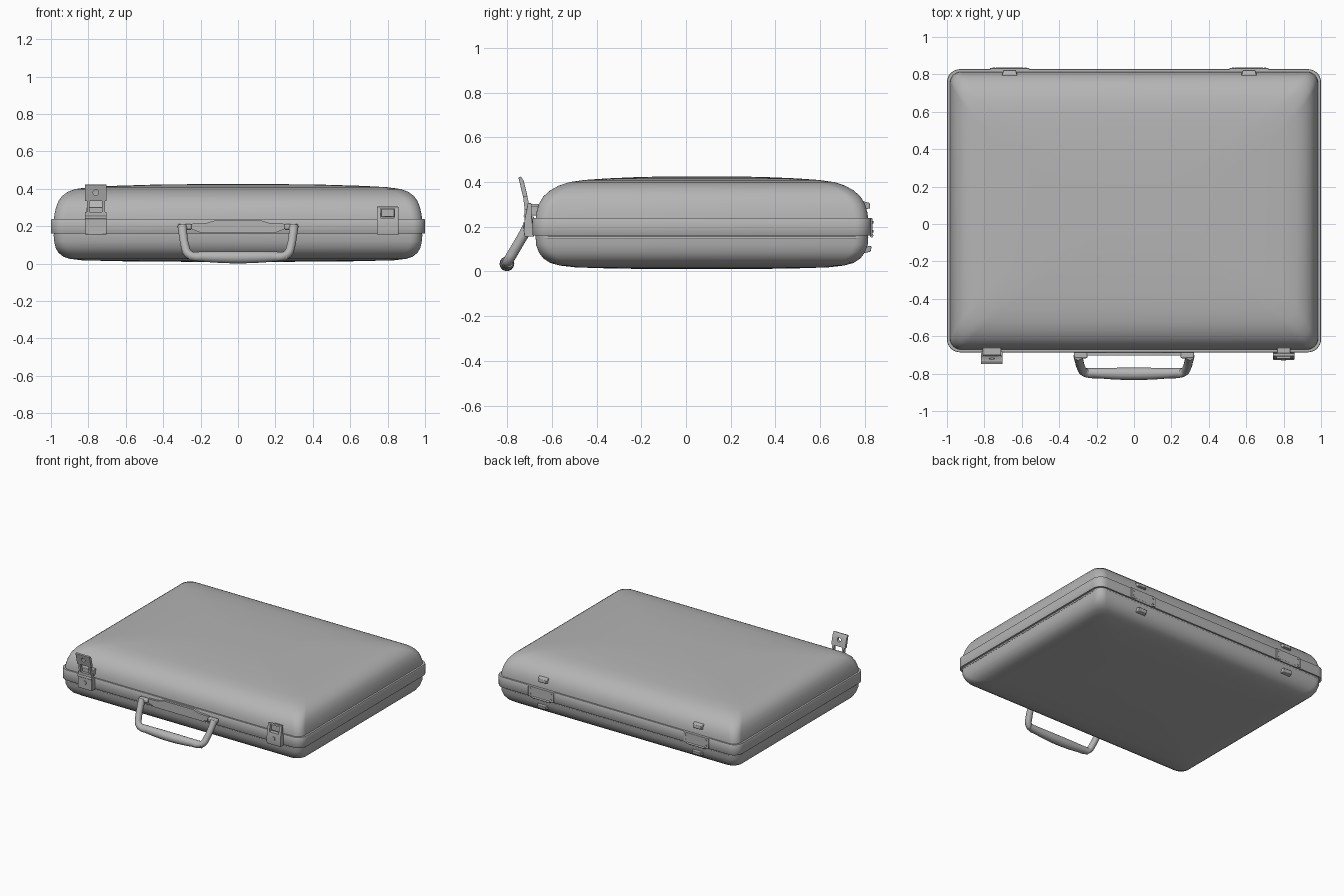
import bpy, bmesh, math
from mathutils import Vector

if "Cube" in bpy.data.objects:
    bpy.data.objects.remove(bpy.data.objects["Cube"])

CY = 0.071  # centre of the case in y
GREY = bpy.data.materials.new("dark_grey")
GREY.diffuse_color = (.46, .46, .46, 1)
GREY.use_nodes = True
GREY.node_tree.nodes["Principled BSDF"].inputs["Base Color"].default_value = GREY.diffuse_color


def smooth(ob, angle=35):
    bpy.ops.object.select_all(action='DESELECT')
    ob.select_set(True)
    bpy.context.view_layer.objects.active = ob
    bpy.ops.object.shade_smooth_by_angle(angle=math.radians(angle))


def finish(name, bm, bevel=0.0):
    bmesh.ops.recalc_face_normals(bm, faces=bm.faces)
    me = bpy.data.meshes.new(name)
    bm.to_mesh(me)
    bm.free()
    me.materials.append(GREY)
    ob = bpy.data.objects.new(name, me)
    bpy.context.collection.objects.link(ob)
    if bevel:
        m = ob.modifiers.new("bevel", 'BEVEL')
        m.width, m.segments = bevel, 2
    smooth(ob)
    return ob


def loft(name, rings, closed=False):
    """Skin a stack of rounded rectangles (half x, half y, corner radius, z)."""
    bm = bmesh.new()
    loops = []
    for hx, hy, r, z in rings:
        loop = []
        for c, (sx, sy) in enumerate([(1, 1), (-1, 1), (-1, -1), (1, -1)]):
            for i in range(9):
                a = math.pi / 2 * (c + i / 8)
                loop.append(bm.verts.new((sx * (hx - r) + r * math.cos(a),
                                          CY + sy * (hy - r) + r * math.sin(a), z)))
        loops.append(loop)
    pairs = list(zip(loops, loops[1:]))
    if closed:
        pairs.append((loops[-1], loops[0]))
    else:
        bm.faces.new(loops[-1])
    for a, b in pairs:
        for i in range(len(a)):
            j = (i + 1) % len(a)
            bm.faces.new((a[i], a[j], b[j], b[i]))
    return finish(name, bm)


def prism(name, pts, lo, hi, axis, bevel=0.004):
    """Extrude an outline along x (points are y,z) or along y (points are x,z)."""
    bm = bmesh.new()
    put = (lambda p, t: (t, p[0], p[1])) if axis == 'x' else (lambda p, t: (p[0], t, p[1]))
    a = [bm.verts.new(put(p, lo)) for p in pts]
    b = [bm.verts.new(put(p, hi)) for p in pts]
    bm.faces.new(a)
    bm.faces.new(b)
    for i in range(len(a)):
        j = (i + 1) % len(a)
        bm.faces.new((a[i], a[j], b[j], b[i]))
    return finish(name, bm, bevel)


def box(name, x0, x1, y0, y1, z0, z1, bevel=0.004):
    return prism(name, [(x0, z0), (x1, z0), (x1, z1), (x0, z1)], y0, y1, 'y', bevel)


def rod(name, p, q, r, seg=20):
    p, q = Vector(p), Vector(q)
    bm = bmesh.new()
    bmesh.ops.create_cone(bm, cap_ends=True, segments=seg, radius1=r, radius2=r, depth=(q - p).length)
    rot = (q - p).to_track_quat('Z', 'Y').to_matrix()
    bmesh.ops.rotate(bm, verts=bm.verts, matrix=rot)
    bmesh.ops.translate(bm, verts=bm.verts, vec=(p + q) / 2)
    return finish(name, bm)


def cut(target, cutter):
    m = target.modifiers.new("hole", 'BOOLEAN')
    m.operation, m.object, m.solver = 'DIFFERENCE', cutter, 'EXACT'
    cutter.hide_render = True
    bpy.context.view_layer.objects.active = target
    while target.modifiers:
        bpy.ops.object.modifier_apply(modifier=target.modifiers[0].name)
    bpy.data.objects.remove(cutter)
    smooth(target, 25)


def tube(name, pts, radii, depth):
    cu = bpy.data.curves.new(name, 'CURVE')
    cu.dimensions, cu.bevel_depth, cu.bevel_resolution = '3D', depth, 5
    cu.resolution_u, cu.use_fill_caps = 8, True
    cu.materials.append(GREY)
    sp = cu.splines.new('BEZIER')
    sp.radius_interpolation = 'CARDINAL'
    sp.bezier_points.add(len(pts) - 1)
    for bp, p, r in zip(sp.bezier_points, pts, radii):
        bp.co, bp.radius = p, r
        bp.handle_left_type = bp.handle_right_type = 'AUTO'
    ob = bpy.data.objects.new(name, cu)
    bpy.context.collection.objects.link(ob)
    bpy.ops.object.select_all(action='DESELECT')
    ob.select_set(True)
    bpy.context.view_layer.objects.active = ob
    bpy.ops.object.convert(target='MESH')
    smooth(bpy.context.view_layer.objects.active, 40)


# Pillowed shells: inset in x, inset in y, height
lid = [(0, 0, .225), (.003, .003, .26), (.012, .014, .30), (.025, .035, .335), (.045, .065, .362),
       (.075, .105, .384), (.115, .15, .399), (.19, .22, .409), (.32, .32, .416),
       (.52, .46, .422), (.75, .6, .425)]
tray = [(0, 0, .165), (.002, .002, .12), (.01, .015, .085), (.025, .035, .058), (.05, .065, .038),
        (.085, .11, .026), (.15, .18, .018), (.35, .34, .013), (.7, .57, .010)]
for name, prof in (("lid_shell", lid), ("base_shell", tray)):
    loft(name, [(.985 - a, .744 - b, .06 + .2 * min(a, .2), z) for a, b, z in prof])

# Rim band around the seam, with a narrow lip under it
for name, z0, z1, h in (("lid_rim", .160, .238, 0), ("base_rim", .146, .155, .0125)):
    o, p = 1 - h, .757 - h
    loft(name, [(o - .03, p - .03, .045, z0), (o - .002, p - .002, .068, z0), (o, p, .07, z0 + .003),
                (o, p, .07, z1 - .003), (o - .002, p - .002, .068, z1), (o - .03, p - .03, .045, z1)], True)

# Carrying handle: bracket, end lugs, arms and swollen grip
prism("handle_bracket", [(-.26, .19), (-.2, .165), (.2, .165), (.26, .19), (.25, .213), (.17, .217),
                         (.12, .232), (-.12, .232), (-.17, .217), (-.25, .213)], -.702, -.66, 'y', 0)
tilt = lambda x, z: (x, -.705 - (.2 - z) * .59, z)
for s in (-1, 1):
    x0, x1 = sorted((s * .248, s * .322))
    box("handle_lug", x0, x1, -.718, -.684, .182, .212, .008)
    tube("handle_arm", [tilt(s * x, z) for x, z in
                        ((.298, .2), (.293, .15), (.282, .09), (.268, .055), (.235, .038), (.18, .036))],
         [1.1, 1, 1, 1, 1, 1], .023)
tube("handle_grip", [(x, -.801 + .006 * (x / .25) ** 2, .034 + .006 * (x / .25) ** 2)
                     for x in (-.26, -.16, -.08, 0, .08, .16, .26)],
     [.72, .87, .97, 1, .97, .87, .72], .033)

# Closed latch on the right
LX = .80
body = prism("closed_latch", [(-.68, .155), (-.722, .155), (-.726, .18), (-.722, .235), (-.714, .27),
                              (-.708, .305), (-.69, .305), (-.69, .25)], LX - .058, LX + .058, 'x')
cut(body, box("notch", LX - .038, LX + .038, -.75, -.67, .245, .295, 0))
box("closed_latch_catch", LX - .036, LX + .036, -.700, -.66, .25, .292)
rod("closed_latch_lock", (LX, -.70, .205), (LX, -.730, .205), .014)

# Open latch on the left, its flap raised
LX = -.76
box("open_latch_base", LX - .058, LX + .058, -.722, -.68, .155, .245)
rod("open_latch_lock", (LX, -.70, .205), (LX, -.728, .205), .014)
box("open_latch_catch", LX - .05, LX + .05, -.702, -.66, .255, .302)
rod("open_latch_pin", (LX - .058, -.715, .247), (LX + .058, -.715, .247), .011)
flap = prism("open_latch_flap", [(-.705, .235), (-.70, .28), (-.706, .32), (-.713, .355), (-.726, .405),
                                 (-.738, .424), (-.75, .42), (-.746, .405), (-.734, .355), (-.728, .33),
                                 (-.722, .28), (-.722, .235)], LX - .058, LX + .058, 'x', .002)
cut(flap, box("window", LX - .034, LX + .034, -.8, -.65, .275, .335, 0))
for s in (-1, 1):
    x0, x1 = sorted((LX + s * .048, LX + s * .08))
    cut(flap, box("side_notch", x0, x1, -.8, -.65, .276, .334, 0))
cut(flap, rod("hole", (LX, -.8, .38), (LX, -.65, .38), .015))

# Hinges on the back: leaf, pin, rivets, and a wedge lug above and below
for hx in (-.665, .615):
    box("hinge_leaf", hx - .105, hx + .105, .815, .834, .160, .238, .003)
    rod("hinge_pin", (hx - .075, .830, .160), (hx + .075, .830, .160), .008)
    for s in (-1, 1):
        for z in (.18, .22):
            rod("hinge_rivet", (hx + s * .085, .83, z), (hx + s * .085, .838, z), .006, 12)
    for name, prof in (("upper", [(.775, .318), (.822, .306), (.824, .282), (.785, .276)]),
                       ("lower", [(.775, .078), (.826, .088), (.830, .112), (.79, .118)])):
        lug = prism("hinge_lug_" + name, prof, hx - .046, hx + .046, 'x', .003)
        for v in lug.data.vertices:
            if v.co.y > .8:
                v.co.x = hx + (v.co.x - hx) * .72
